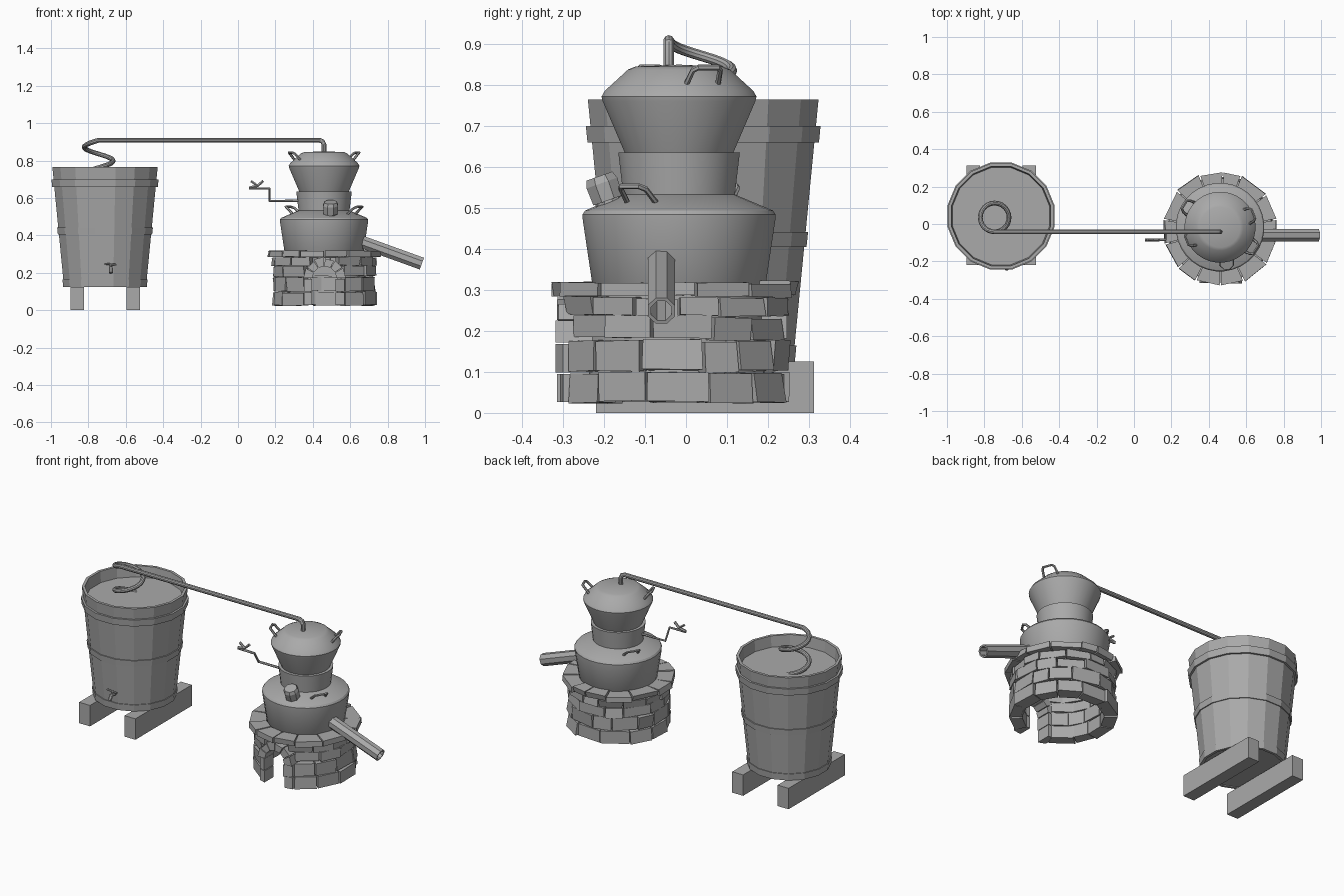
import bpy, bmesh, math, random
from mathutils import Vector

random.seed(4)
cube = bpy.data.objects.get("Cube")
if cube:
    bpy.data.objects.remove(cube)

GREY = (0.4, 0.4, 0.4, 1)
grey = bpy.data.materials.new("plain_grey")
grey.use_nodes = True
grey.diffuse_color = GREY
grey.node_tree.nodes["Principled BSDF"].inputs["Base Color"].default_value = GREY


def finish(name, mesh, smooth=False):
    obj = bpy.data.objects.new(name, mesh)
    bpy.context.collection.objects.link(obj)
    mesh.materials.clear()
    mesh.materials.append(grey)
    if smooth:
        bpy.ops.object.select_all(action="DESELECT")
        obj.select_set(True)
        bpy.context.view_layer.objects.active = obj
        bpy.ops.object.shade_smooth_by_angle(angle=math.radians(30))
    return obj


def from_bmesh(name, bm, smooth=False):
    bmesh.ops.remove_doubles(bm, verts=bm.verts, dist=1e-5)
    bmesh.ops.recalc_face_normals(bm, faces=bm.faces)
    mesh = bpy.data.meshes.new(name)
    bm.to_mesh(mesh)
    bm.free()
    return finish(name, mesh, smooth)


def lathe(name, profile, segs, loc, axis=(0, 0, 1), closed=False, smooth=False):
    """Turn (radius, height) points around an axis through loc."""
    bm = bmesh.new()
    rings = []
    for k in range(segs):
        a = math.tau * (k + 0.5) / segs
        rings.append([bm.verts.new((r * math.cos(a), r * math.sin(a), z)) for r, z in profile])
    n = len(profile)
    for k in range(segs):
        a, b = rings[k], rings[(k + 1) % segs]
        for i in range(n if closed else n - 1):
            j = (i + 1) % n
            bm.faces.new((a[i], b[i], b[j], a[j]))
    bmesh.ops.dissolve_degenerate(bm, dist=1e-5, edges=bm.edges)
    obj = from_bmesh(name, bm, smooth)
    obj.location = loc
    obj.rotation_mode = "QUATERNION"
    obj.rotation_quaternion = Vector(axis).to_track_quat("Z", "Y")
    return obj


def tube(name, points, radius, sides=2):
    """Round bar along a path."""
    curve = bpy.data.curves.new(name, "CURVE")
    curve.dimensions = "3D"
    curve.bevel_depth = radius
    curve.bevel_resolution = sides
    curve.use_fill_caps = True
    spline = curve.splines.new("POLY")
    spline.points.add(len(points) - 1)
    for p, co in zip(spline.points, points):
        p.co = (*co, 1)
    temp = bpy.data.objects.new(name + "_path", curve)
    bpy.context.collection.objects.link(temp)
    deps = bpy.context.evaluated_depsgraph_get()
    mesh = bpy.data.meshes.new_from_object(temp.evaluated_get(deps))
    bpy.data.objects.remove(temp)
    mesh.name = name
    return finish(name, mesh, True)


def block(bm, low, high):
    """Six-sided stone between two four-cornered loops."""
    a = [bm.verts.new(p) for p in low]
    b = [bm.verts.new(p) for p in high]
    bm.faces.new(a[::-1])
    bm.faces.new(b)
    for i in range(4):
        j = (i + 1) % 4
        bm.faces.new((a[i], a[j], b[j], b[i]))


def box(name, x0, x1, y0, y1, z0, z1):
    bm = bmesh.new()
    loop = [(x0, y0), (x1, y0), (x1, y1), (x0, y1)]
    block(bm, [(*p, z0) for p in loop], [(*p, z1) for p in loop])
    return from_bmesh(name, bm)


# Wooden tub on two beams
BX, BY = -0.711, 0.042
lathe("tub", [(0, 0.13), (0.224, 0.13), (0.287, 0.765), (0.271, 0.765), (0.265, 0.7), (0, 0.7)],
      16, (BX, BY, 0))
for name, z0, z1, r0, r1 in (("top_hoop", 0.66, 0.7, 0.288, 0.292),
                             ("middle_hoop", 0.405, 0.442, 0.257, 0.261),
                             ("bottom_hoop", 0.125, 0.165, 0.228, 0.232)):
    lathe(name, [(r0 - 0.015, z0), (r0, z0), (r1, z1), (r1 - 0.015, z1)], 16, (BX, BY, 0), closed=True)
for name, x in (("right_beam", -0.86), ("left_beam", -0.56)):
    box(name, x - 0.036, x + 0.036, -0.22, 0.312, 0, 0.125)

# Tap on the tub
tube("tap", [(-0.68, -0.17, 0.225), (-0.68, -0.225, 0.225), (-0.68, -0.24, 0.2)], 0.011)
tube("tap_stem", [(-0.68, -0.215, 0.225), (-0.68, -0.215, 0.247)], 0.006)
tube("tap_handle", [(-0.715, -0.215, 0.249), (-0.65, -0.215, 0.243)], 0.005)

# Vapour pipe, ending in a coil that sinks into the tub
CX, CY, CR = -0.745, 0.035, 0.077
path = [(0.46, -0.042, 0.83), (0.46, -0.042, 0.885), (0.452, -0.042, 0.902), (0.435, -0.042, 0.909)]
for i in range(37):
    a = math.tau * 1.5 * i / 36
    path.append((CX - CR * math.sin(a), CY - CR * math.cos(a), 0.909 - 0.147 * a / math.tau))
tube("vapour_pipe", path, 0.013, 3)

# Pot, collar and cap
SX, SY = 0.46, -0.017
still = (SX, SY, 0)
lathe("pot", [(0, 0.28), (0.19, 0.28), (0.212, 0.31), (0.236, 0.47), (0.237, 0.484), (0.23, 0.494),
              (0.137, 0.533), (0, 0.533)], 32, still, smooth=True)
lathe("collar", [(0.136, 0.525), (0.149, 0.635), (0.125, 0.636)], 32, still, smooth=True)
lathe("cap", [(0, 0.63), (0.131, 0.63), (0.187, 0.76), (0.19, 0.772), (0.182, 0.786), (0.125, 0.838),
              (0.108, 0.845), (0, 0.85)], 32, still, smooth=True)

# Carrying handles, in opposite pairs
def handle(name, angle, r, z, reach, rise):
    out = Vector((math.cos(angle), math.sin(angle), 0))
    side = Vector((-out.y, out.x, 0))
    steps = ((0, -1, 0), (0.75, -0.85, 0.85), (1, -0.6, 1), (1, 0.6, 1), (0.75, 0.85, 0.85), (0, 1, 0))
    tube(name, [Vector((SX, SY, z)) + out * (r + reach * u) + side * 0.042 * v + Vector((0, 0, rise * w))
                for u, v, w in steps], 0.007, 1)


for word, turn in (("left", 0), ("right", math.pi)):
    handle(word + "_pot_handle", turn - 0.56, 0.165, 0.508, 0.06, 0.045)
    handle(word + "_cap_handle", turn + 0.38, 0.15, 0.8, 0.042, 0.043)

# Filler neck with its faceted cap
tilt = (0, -0.33, 0.94)
lathe("filler_neck", [(0.036, -0.02), (0.031, 0.05)], 10, (0.495, -0.182, 0.495), tilt, smooth=True)
lathe("filler_cap", [(0, 0.025), (0.041, 0.025), (0.043, 0.07), (0.036, 0.088), (0, 0.088)],
      8, (0.495, -0.182, 0.495), tilt)

# Stirring crank
tube("crank_arm", [(0.33, -0.045, 0.585), (0.168, -0.045, 0.585), (0.168, -0.085, 0.65),
                   (0.06, -0.085, 0.652)], 0.007, 1)
tube("crank_grip", [(0.06, -0.085, 0.655), (0.105, -0.085, 0.665), (0.135, -0.085, 0.692)], 0.008, 1)
tube("crank_fork", [(0.07, -0.085, 0.69), (0.105, -0.085, 0.665)], 0.007, 1)

# Outlet pipe, open at the end
lathe("outlet_pipe", [(0.036, 0), (0.036, 0.42), (0.027, 0.42), (0.027, 0)], 8,
      (0.588, -0.06, 0.392), (0.94, 0, -0.34), closed=True)

# Brick hearth
HX, HY = 0.462, -0.028
stones = bmesh.new()


def jitter(amount):
    return random.uniform(-amount, amount)


def course(z0, z1, r0, r1, count, gap, rough):
    """Ring of bricks leaving a gap of the given half-angle at the front."""
    width = (math.tau - 2 * gap) / count
    joints = [gap + width * (i + (jitter(0.18) if 0 < i < count else 0)) for i in range(count + 1)]
    for a0, a1 in zip(joints, joints[1:]):
        swell, lean, lift = jitter(rough), jitter(rough), jitter(0.004)
        loops = []
        for z, r in ((z0 + 0.002, r1 + swell), (z1 - 0.002, r1 + lean)):
            corners = ((r0, a0), (r, a0), (r, a1), (r0, a1))
            loops.append([(HX + s * math.sin(a + (0.012 if a == a0 else -0.012)),
                           HY - s * math.cos(a + (0.012 if a == a0 else -0.012)),
                           z + lift + jitter(0.002)) for s, a in corners])
        block(stones, *loops)


course(0.025, 0.1, 0.215, 0.282, 11, 0.4, 0.008)
course(0.1, 0.178, 0.215, 0.278, 12, 0.4, 0.008)
course(0.178, 0.236, 0.215, 0.277, 11, 0.4, 0.008)
course(0.236, 0.283, 0.215, 0.277, 13, 0.27, 0.008)
course(0.284, 0.32, 0.21, 0.304, 14, 0, 0.01)
from_bmesh("brick_courses", stones)

# Doorway jambs and arch
door = bmesh.new()
for side in (-1, 1):
    for z0, z1 in ((0.027, 0.095), (0.099, 0.168)):
        inner, outer = side * (0.064 + jitter(0.005)), side * 0.108
        loop = [(inner, -0.285 + jitter(0.006)), (outer, -0.272), (outer, -0.2), (inner, -0.2)]
        block(door, *[[(HX + x, HY + y, z) for x, y in loop] for z in (z0, z1)])
for i in range(6):
    ends = [math.pi * (i + e) / 6 for e in (0.04, 0.96)]
    top = 0.11 + jitter(0.006)
    wedge = [(0.065, ends[0]), (top, ends[0]), (top, ends[1]), (0.065, ends[1])]
    block(door, *[[(HX + r * math.cos(a), HY + y, 0.17 + r * math.sin(a)) for r, a in wedge]
                  for y in (-0.284 + jitter(0.006), -0.2)])
from_bmesh("door_arch", door)

# Inner lining behind the bricks, open at the doorway
lining = bmesh.new()
previous = None
for i in range(33):
    a = 0.33 + (math.tau - 0.66) * i / 32
    pair = [lining.verts.new((HX + 0.22 * math.sin(a), HY - 0.22 * math.cos(a), z)) for z in (0.03, 0.3)]
    if previous:
        lining.faces.new((previous[0], pair[0], pair[1], previous[1]))
    previous = pair
from_bmesh("hearth_lining", lining, True)
